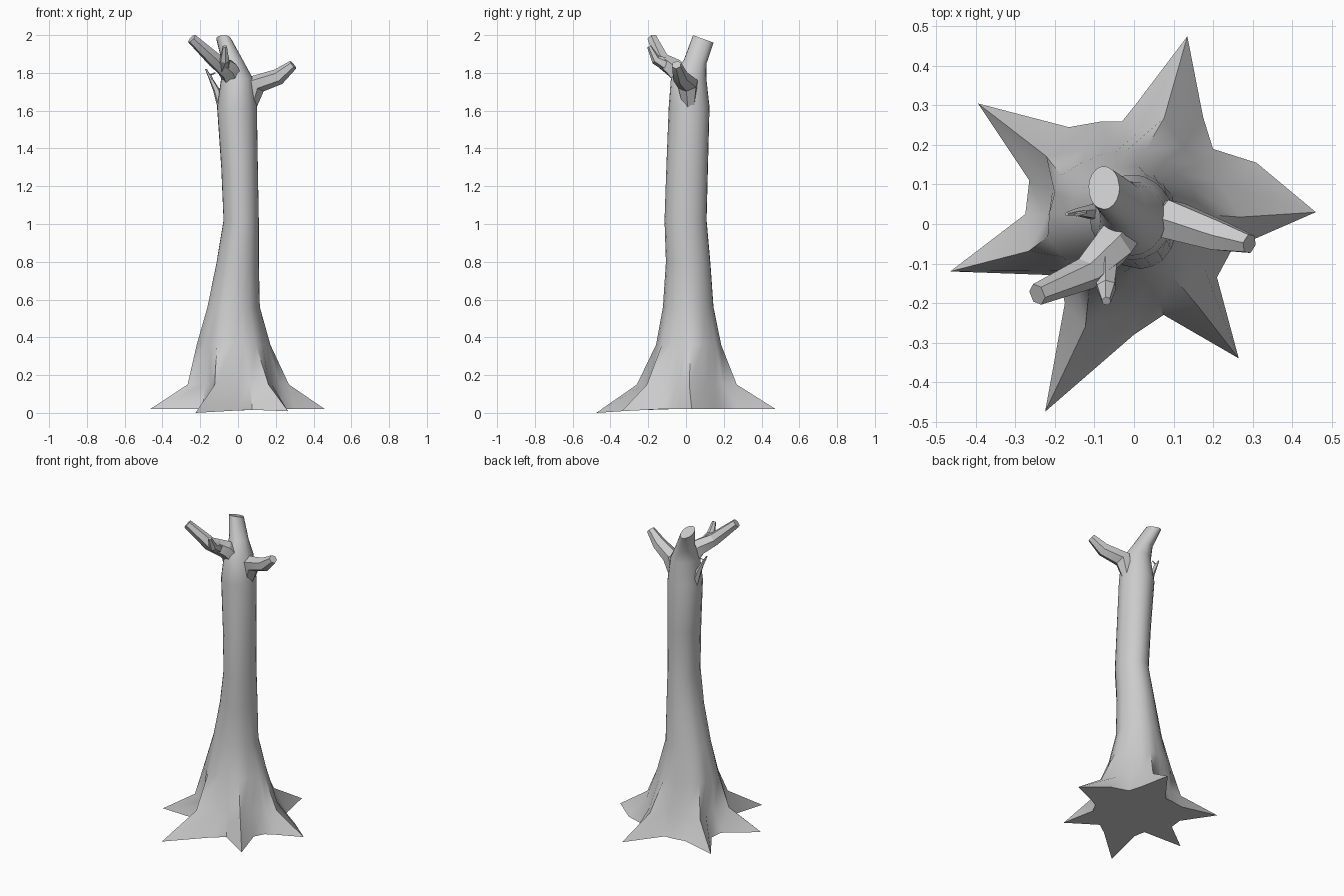
import bpy, bmesh, math
from mathutils import Vector

if "Cube" in bpy.data.objects:
    bpy.data.objects.remove(bpy.data.objects["Cube"])


def finish(bm, name, angle):
    bmesh.ops.recalc_face_normals(bm, faces=bm.faces)
    me = bpy.data.meshes.new(name)
    bm.to_mesh(me)
    bm.free()
    ob = bpy.data.objects.new(name, me)
    bpy.context.collection.objects.link(ob)
    bpy.ops.object.select_all(action='DESELECT')
    ob.select_set(True)
    bpy.context.view_layer.objects.active = ob
    bpy.ops.object.shade_smooth_by_angle(angle=math.radians(angle))
    return ob


def loft(name, rings, angle):
    """Skin a list of closed point rings and cap both ends."""
    bm = bmesh.new()
    loops = [[bm.verts.new(p) for p in ring] for ring in rings]
    n = len(loops[0])
    for a, b in zip(loops, loops[1:]):
        for i in range(n):
            j = (i + 1) % n
            bm.faces.new((a[i], a[j], b[j], b[i]))
    bm.faces.new(loops[0][::-1])
    bm.faces.new(loops[-1])
    return finish(bm, name, angle)


def branch(name, path, sides=6):
    """Faceted tapering tube through (x, y, z, radius) stations."""
    pts = [Vector(p[:3]) for p in path]
    rings = []
    for i, p in enumerate(pts):
        t = (pts[min(i + 1, len(pts) - 1)] - pts[max(i - 1, 0)]).normalized()
        u = t.cross(Vector((0.3, 1, 0.1))).normalized()
        v = t.cross(u)
        rings.append([p + path[i][3] * (u * math.cos(a) + v * math.sin(a))
                      for a in (2 * math.pi * k / sides for k in range(sides))])
    return loft(name, rings, 25)


# Trunk: star-shaped root outline blending into oval rings
star = [(.46, .03), (.31, .155), (.2, .19), (.175, .27), (.135, .475),
        (.01, .31), (-.03, .26), (-.08, .26), (-.165, .245), (-.395, .305),
        (-.265, .11), (-.275, .025), (-.465, -.12), (-.19, -.13), (-.175, -.2),
        (-.225, -.475), (0, -.28), (.075, -.23), (.265, -.34), (.21, -.135),
        (.245, -.07), (.30, -.04)]
rings = [[(x, y, .02 * min(1, (y + .475) / .3)) for x, y in star]]
flare = []
for x, y in star:
    r = math.hypot(x, y)
    k = (.2 + .27 * (r - .2)) / r
    flare.append((x * k, y * k, .15))
rings.append(flare)

# height, min x, max x, min y, max y, root ridge strength, tilt
ovals = [(.36, -.222, .17, -.165, .19, .25, 0),
         (.56, -.165, .115, -.125, .148, .15, 0),
         (.80, -.115, .11, -.108, .13, .1, 0),
         (1.02, -.078, .11, -.115, .11, .08, 0),
         (1.30, -.09, .105, -.105, .117, .06, 0),
         (1.62, -.112, .10, -.092, .125, .04, 0),
         (1.77, -.09, .08, -.08, .108, 0, 0),
         (1.86, -.085, .03, -.01, .108, 0, -.2),
         (1.98, -.115, -.037, .037, .146, 0, -.36)]
for z, x0, x1, y0, y1, ridge, tilt in ovals:
    ring = []
    for sx, sy in star:
        a = math.atan2(sy, sx)
        f = 1 + ridge * (math.hypot(sx, sy) - .42)
        dy = (y1 - y0) / 2 * math.sin(a) * f
        ring.append(((x0 + x1) / 2 + (x1 - x0) / 2 * math.cos(a) * f,
                     (y0 + y1) / 2 + dy, z + tilt * dy))
    rings.append(ring)
loft("trunk", rings, 40)

# Broken branches
branch("right_branch", [(.06, .02, 1.60, .03), (.095, .01, 1.74, .056),
                        (.215, -.03, 1.78, .043), (.292, -.05, 1.843, .026)])
branch("front_branch", [(-.02, .0, 1.75, .055), (-.055, -.055, 1.82, .056),
                        (-.12, -.125, 1.865, .042), (-.245, -.178, 1.982, .028)])
branch("front_stub", [(-.08, -.09, 1.84, .042), (-.07, -.16, 1.87, .026),
                      (-.07, -.195, 1.94, .012)])

# Small forked twig
branch("left_twig", [(-.085, .03, 1.62, .025), (-.115, .03, 1.71, .018),
                     (-.145, .03, 1.77, .01), (-.17, .025, 1.82, .005)], 5)
branch("twig_fork", [(-.135, .03, 1.75, .009), (-.145, .025, 1.79, .006),
                     (-.12, .03, 1.80, .004)], 4)
